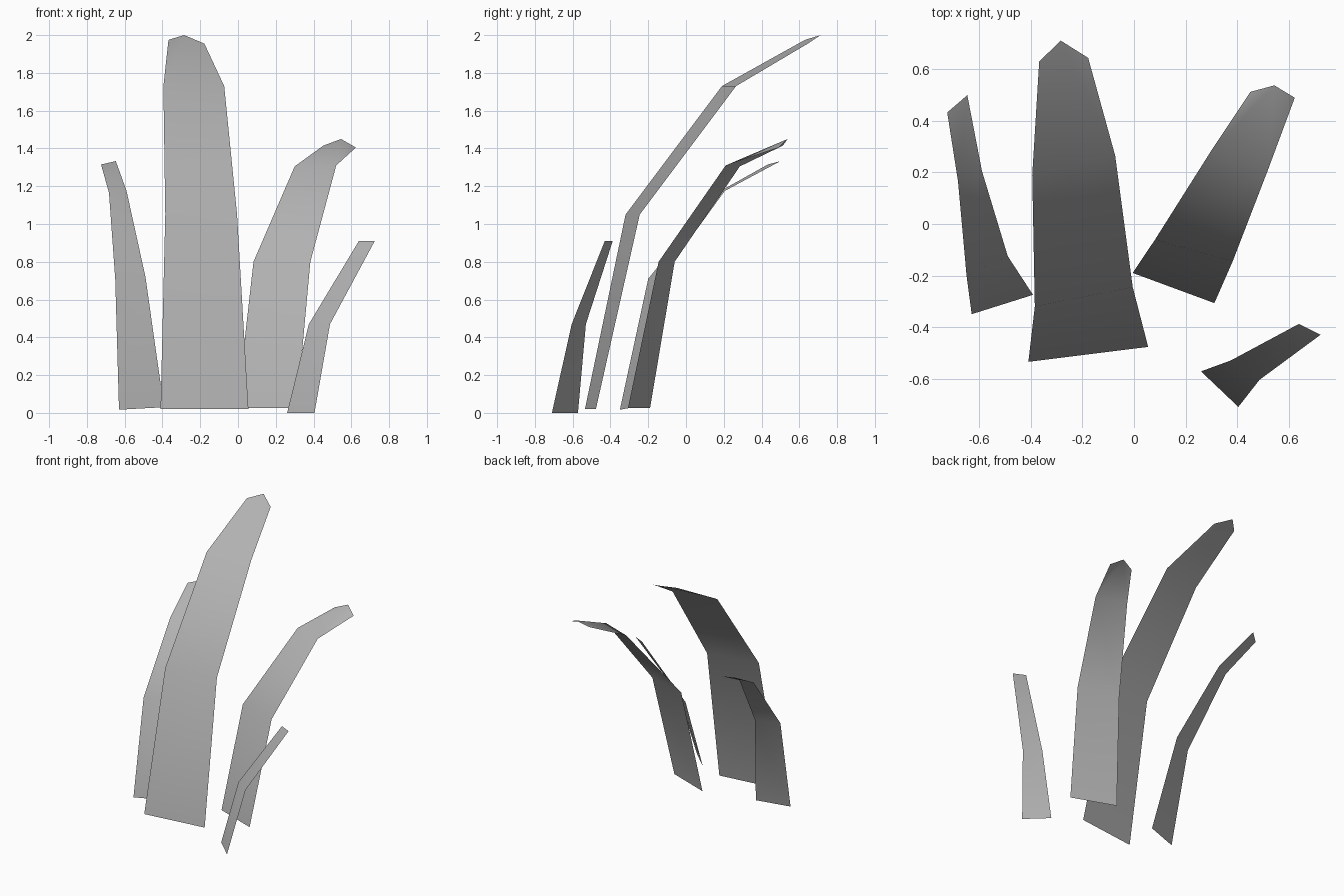
import bpy

# Mid grey shared by all blades
grey = bpy.data.materials.new("blade_grey")
grey.diffuse_color = (0.44, 0.44, 0.44, 1.0)


def blade(name, rows, tip=None):
    """Bent leaf blade: strip of quads between left/right pairs, optional pointed end."""
    verts = [p for row in rows for p in row]
    faces = [(i, i + 1, i + 3, i + 2) for i in range(0, len(verts) - 2, 2)]
    if tip:
        # the last segment fans out to the tip point
        n = len(verts)
        verts.append(tip)
        faces[-1:] = [(n - 4, n - 3, n), (n - 3, n - 1, n), (n - 4, n, n - 2)]
    mesh = bpy.data.meshes.new(name)
    mesh.from_pydata(verts, [], faces)
    mesh.shade_smooth()
    mesh.materials.append(grey)
    obj = bpy.data.objects.new(name, mesh)
    bpy.context.collection.objects.link(obj)
    return obj


# Tall central blade
blade("tall_blade", [
    [(-0.41, -0.535, 0.02), (0.055, -0.477, 0.02)],
    [(-0.385, -0.32, 1.05), (-0.005, -0.245, 1.05)],
    [(-0.395, 0.19, 1.73), (-0.073, 0.265, 1.73)],
    [(-0.368, 0.63, 1.975), (-0.178, 0.645, 1.955)],
], tip=(-0.285, 0.712, 2.0))

# Medium blade leaning right
blade("right_blade", [
    [(-0.005, -0.19, 0.027), (0.312, -0.307, 0.027)],
    [(0.082, -0.06, 0.80), (0.383, -0.145, 0.80)],
    [(0.30, 0.285, 1.305), (0.52, 0.21, 1.31)],
    [(0.452, 0.513, 1.415), (0.624, 0.49, 1.405)],
], tip=(0.545, 0.538, 1.45))

# Narrow blade on the left
blade("left_blade", [
    [(-0.63, -0.35, 0.017), (-0.392, -0.275, 0.03)],
    [(-0.65, -0.20, 0.71), (-0.49, -0.125, 0.72)],
    [(-0.683, 0.165, 1.165), (-0.59, 0.205, 1.175)],
    [(-0.725, 0.433, 1.315), (-0.647, 0.50, 1.333)],
])

# Short front blade
blade("short_blade", [
    [(0.26, -0.572, 0.0), (0.405, -0.71, 0.0)],
    [(0.375, -0.53, 0.47), (0.487, -0.605, 0.47)],
    [(0.64, -0.388, 0.91), (0.724, -0.43, 0.91)],
])
